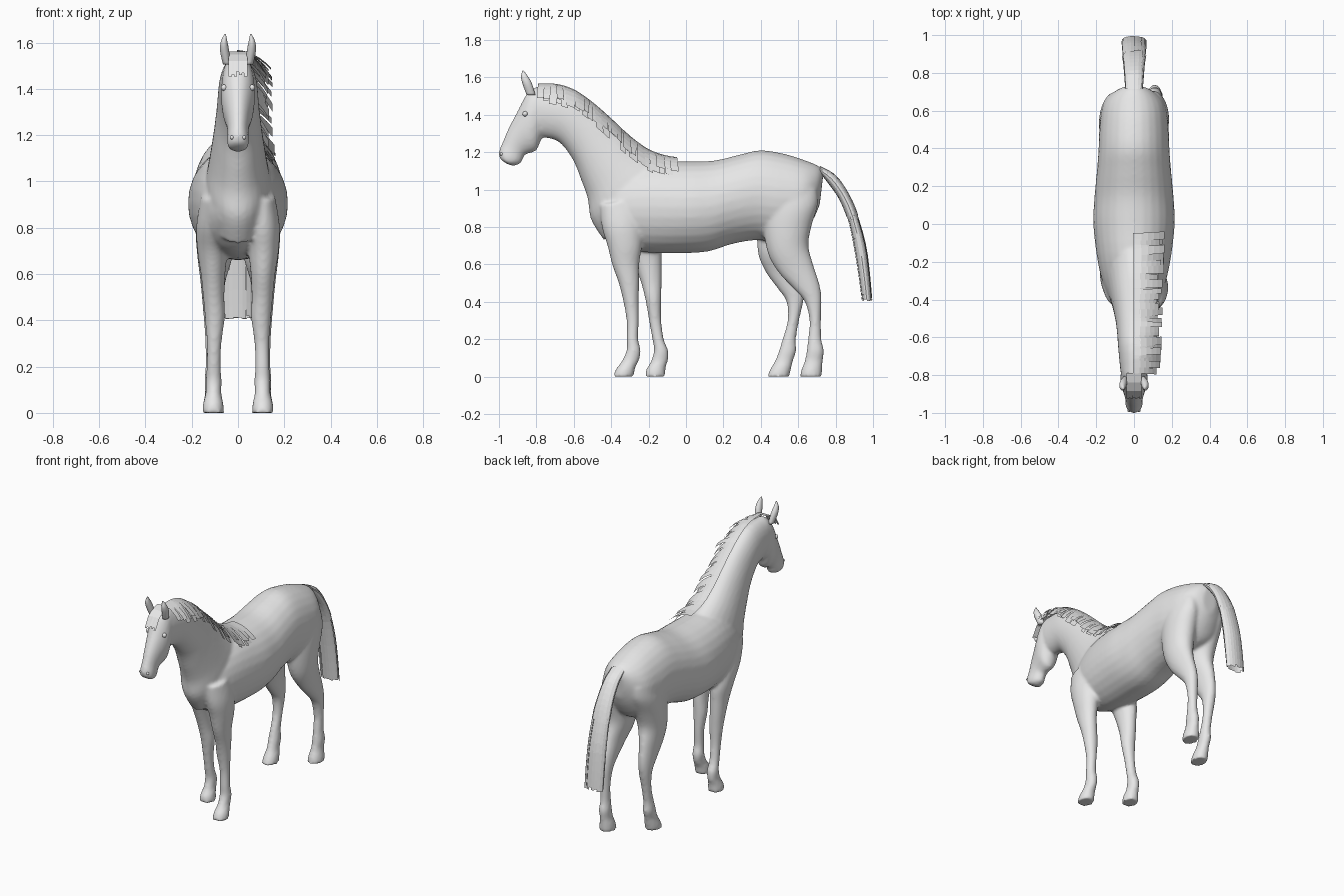
import bpy, bmesh, math, random
from mathutils import Vector

random.seed(4)
if "Cube" in bpy.data.objects:
    bpy.data.objects.remove(bpy.data.objects["Cube"], do_unlink=True)

GREY = (0.8, 0.8, 0.8, 1)
coat = bpy.data.materials.new("pale_grey")
coat.use_nodes = True
coat.diffuse_color = GREY
coat.node_tree.nodes["Principled BSDF"].inputs["Base Color"].default_value = GREY


def sample(stations, t):
    """Smoothly interpolated station at position t along the list."""
    last = len(stations) - 1
    i = min(int(t), last - 1)
    f = t - i
    a, b, c, d = (stations[max(0, min(last, k))] for k in (i - 1, i, i + 1, i + 2))
    return [q + f * (r - p + f * (2 * p - 5 * q + 4 * r - s + f * (3 * (q - r) + s - p))) / 2
            for p, q, r, s in zip(a, b, c, d)]


def ring_point(station, angle, scale=1.0):
    """Point on the ellipse between a front edge and a back edge (y, z pairs)."""
    yf, zf, yb, zb, half_width = station[:5]
    centre_x = station[5] if len(station) > 5 else 0
    k = math.cos(angle) * scale / 2
    return Vector((centre_x + half_width * scale * math.sin(angle),
                   (yf + yb) / 2 + k * (yf - yb),
                   (zf + zb) / 2 + k * (zf - zb)))


def loft(bm, stations, sides=28, steps=4):
    """Closed skin through all stations."""
    count = (len(stations) - 1) * steps
    rings = []
    for j in range(count + 1):
        station = sample(stations, j / steps)
        rings.append([bm.verts.new(ring_point(station, math.tau * k / sides))
                      for k in range(sides)])
    faces = [bm.faces.new((lo[k - 1], lo[k], hi[k], hi[k - 1]))
             for lo, hi in zip(rings, rings[1:]) for k in range(sides)]
    faces += [bm.faces.new(rings[0]), bm.faces.new(rings[-1])]
    bmesh.ops.recalc_face_normals(bm, faces=faces)


def ribbon(bm, left, right):
    """Hair strip between two rows of points."""
    rows = [(bm.verts.new(a), bm.verts.new(b)) for a, b in zip(left, right)]
    for (a, b), (c, d) in zip(rows, rows[1:]):
        bm.faces.new((a, b, d, c))


def finish(name, bm, smooth=True):
    mesh = bpy.data.meshes.new(name)
    bm.to_mesh(mesh)
    bm.free()
    mesh.materials.append(coat)
    for face in mesh.polygons:
        face.use_smooth = smooth
    obj = bpy.data.objects.new(name, mesh)
    bpy.context.collection.objects.link(obj)
    return obj


# Stations: front/top edge y, z, back/bottom edge y, z, half width, (centre x)
torso = [(-.47, 1, -.46, .78, .09), (-.36, 1.1, -.36, .7, .15),
         (-.2, 1.15, -.22, .665, .19), (0, 1.15, -.02, .66, .215),
         (.15, 1.155, .12, .67, .21), (.28, 1.185, .25, .71, .198),
         (.4, 1.21, .38, .73, .188), (.53, 1.19, .5, .72, .183),
         (.64, 1.155, .62, .76, .165), (.71, 1.125, .68, .84, .11),
         (.735, 1.09, .715, .92, .05)]
neck = [(-.79, 1.55, -.77, 1.28, .072), (-.63, 1.535, -.68, 1.255, .084),
        (-.5, 1.455, -.605, 1.16, .092), (-.38, 1.35, -.56, 1.05, .105),
        (-.25, 1.23, -.525, .95, .123), (-.12, 1.15, -.508, .84, .14),
        (0, 1.1, -.44, .73, .145)]
head = [(-.8, 1.55, -.72, 1.4, .06), (-.845, 1.52, -.75, 1.33, .07),
        (-.875, 1.47, -.775, 1.265, .073), (-.9, 1.42, -.8, 1.21, .068),
        (-.927, 1.37, -.835, 1.195, .058), (-.957, 1.31, -.862, 1.185, .049),
        (-.982, 1.25, -.872, 1.165, .045), (-1, 1.205, -.885, 1.14, .047),
        (-.997, 1.17, -.92, 1.128, .041), (-.975, 1.148, -.945, 1.132, .02)]
fore_leg = [(-.46, .92, -.25, .95, .06, .1), (-.45, .8, -.23, .82, .075, .105),
            (-.42, .7, -.235, .7, .066, .11), (-.395, .6, -.25, .6, .053, .108),
            (-.36, .5, -.25, .5, .046, .105), (-.337, .41, -.252, .41, .043, .1),
            (-.318, .3, -.252, .3, .032, .103), (-.317, .2, -.255, .2, .031, .105),
            (-.318, .14, -.242, .14, .035, .105), (-.345, .08, -.25, .09, .034, .106),
            (-.375, .04, -.27, .05, .043, .107), (-.39, 0, -.28, 0, .048, .107)]
hind_leg = [(.4, .98, .7, 1, .07, .1), (.41, .85, .705, .92, .085, .1),
            (.42, .74, .67, .8, .085, .098), (.445, .64, .655, .7, .075, .1),
            (.5, .55, .68, .6, .055, .108), (.575, .47, .715, .49, .044, .11),
            (.635, .4, .725, .41, .038, .11), (.66, .3, .722, .3, .031, .11),
            (.652, .2, .724, .2, .03, .11), (.645, .14, .738, .14, .035, .11),
            (.635, .085, .732, .09, .034, .108), (.618, .04, .729, .05, .043, .107),
            (.608, 0, .727, 0, .048, .107)]


def other_side(leg, shift):
    """Mirror a leg across x, swinging each height by its own stride shift."""
    return [(yf + shift(zf), zf, yb + shift(zb), zb, w, -x)
            for yf, zf, yb, zb, w, x in leg]


def fore_shift(z):
    return .12 * min(1, max(0, (1 - z) / .35)) + .05 * max(0, 1 - z / .3)


def hind_shift(z):
    return -.055 * min(1, max(0, (1 - z) / .35)) - .12 * max(0, 1 - z / .62)


# Body: all solid parts fused into one smooth skin
bm = bmesh.new()
for part in (torso, neck, head, fore_leg, hind_leg,
             other_side(fore_leg, fore_shift), other_side(hind_leg, hind_shift)):
    loft(bm, part)
body = finish("body", bm)
fuse = body.modifiers.new("fuse", 'REMESH')
fuse.mode = 'VOXEL'
fuse.voxel_size = .01
fuse.use_smooth_shade = True
soften = body.modifiers.new("soften", 'SMOOTH')
soften.factor = .5
soften.iterations = 7

# Ears, eyes and nostrils on both sides
ear = [(-.852, 1.505, -.805, 1.505, .017, .048), (-.872, 1.56, -.825, 1.57, .02, .058),
       (-.882, 1.6, -.848, 1.61, .014, .06), (-.875, 1.636, -.869, 1.636, .003, .055)]
for side, label in ((1, "left"), (-1, "right")):
    bm = bmesh.new()
    loft(bm, [s[:5] + (side * s[5],) for s in ear], sides=14)
    finish(label + "_ear", bm)
    for part, radius, place in (("_eye", .014, (.06, -.86, 1.405)),
                                ("_nostril", .009, (.026, -.987, 1.19))):
        bm = bmesh.new()
        bmesh.ops.create_uvsphere(bm, u_segments=14, v_segments=8, radius=radius)
        feature = finish(label + part, bm)
        feature.location = (side * place[0], place[1], place[2])

# Mane: ragged strips falling from the crest to the left side
crest = [(-.8, 1.56), (-.7, 1.56), (-.6, 1.53), (-.5, 1.462), (-.4, 1.375),
         (-.3, 1.282), (-.2, 1.21), (-.1, 1.175), (0, 1.165)]


def mane_point(y, t, reach, drop):
    z = sample(crest, (y + .8) * 10)[1]
    return Vector((reach * t ** .8 - .005, y, z + .006 - drop * t ** 1.7))


bm = bmesh.new()
STRANDS = 46
for i in range(STRANDS):
    along = i / (STRANDS - 1)
    y = -.79 + .7 * along
    reach = random.uniform(.115, .15) + .02 * along
    drop = random.uniform(.07, .12)
    width = random.uniform(.025, .045)
    drift = random.uniform(-.01, .015)
    edges = [[mane_point(y + o + drift * t, t, reach, drop)
              for t in (0, .2, .4, .6, .8, 1)] for o in (0, width)]
    ribbon(bm, *edges)
finish("mane", bm, smooth=False)

# Forelock: short strips arching over the forehead
bm = bmesh.new()
for i in range(7):
    x = -.04 + .011 * i
    length = random.uniform(.6, 1)
    arc = [(-.79, 1.562), (-.84, 1.548), (-.885, 1.52), (-.91 - .015 * length, 1.52 - .07 * length)]
    ribbon(bm, [(x, y, z) for y, z in arc], [(x + .014, y, z) for y, z in arc])
finish("forelock", bm, smooth=False)

# Tail: an upper cover of strips and a longer lower bunch
tail = [(.715, 1.125, .72, 1.085, .045), (.8, 1.075, .765, 1.03, .05),
        (.87, .975, .82, .95, .055), (.92, .86, .865, .84, .062),
        (.965, .7, .895, .7, .066), (.985, .55, .92, .55, .068),
        (.998, .4, .94, .4, .068)]
for name, start, end, strips, size in (("tail_cover", 0, 3.1, 16, 1.04),
                                       ("tail_hair", 2, 6, 20, .95)):
    bm = bmesh.new()
    for i in range(strips):
        angle = math.tau * i / strips
        spread = math.tau / strips * 1.15
        scale = size + random.uniform(-.06, .05)
        tip = end - random.uniform(0, .25)
        rows = [start + (tip - start) * k / 10 for k in range(11)]
        left, right = ([ring_point(sample(tail, t), angle + o, scale) for t in rows]
                       for o in (0, spread))
        ribbon(bm, left, right)
    finish(name, bm, smooth=False)
